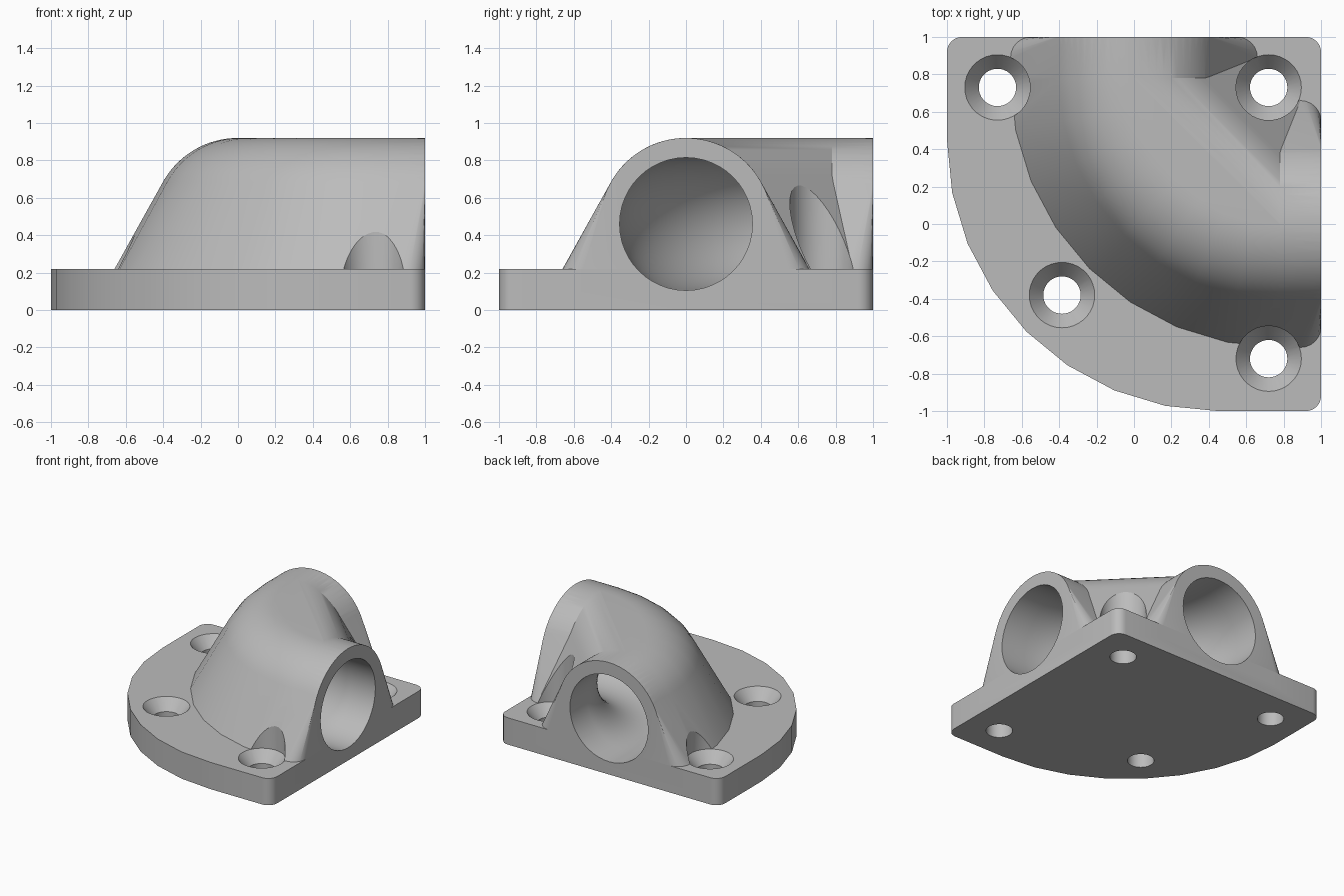
import bpy, bmesh
from math import sin, cos, pi, atan2, acos, hypot, radians, sqrt

cube = bpy.data.objects.get("Cube")
if cube:
    bpy.data.objects.remove(cube, do_unlink=True)

PLATE_TOP = 0.22
AXIS_Z = 0.46      # height of the pipe axis
OUTER, BORE = 0.46, 0.355
FOOT = 0.66        # half width of the flared foot
BEND = 0.78        # bend centre and radius
ROUND = 0.11       # rounding of the flare at the pipe mouths

grey = bpy.data.materials.new("grey_plastic")
grey.use_nodes = True
grey.diffuse_color = (0.5, 0.5, 0.5, 1)
grey.node_tree.nodes["Principled BSDF"].inputs["Base Color"].default_value = (0.5, 0.5, 0.5, 1)


def finish(name, bm):
    bmesh.ops.recalc_face_normals(bm, faces=bm.faces)
    mesh = bpy.data.meshes.new(name)
    bm.to_mesh(mesh)
    bm.free()
    mesh.materials.append(grey)
    obj = bpy.data.objects.new(name, mesh)
    bpy.context.collection.objects.link(obj)
    return obj


def loft(name, rings):
    """Skin a list of equal rings and cap both ends."""
    bm = bmesh.new()
    loops = [[bm.verts.new(p) for p in ring] for ring in rings]
    n = len(loops[0])
    for a, b in zip(loops, loops[1:]):
        for i in range(n):
            j = (i + 1) % n
            bm.faces.new((a[i], a[j], b[j], b[i]))
    bm.faces.new(loops[0])
    bm.faces.new(loops[-1])
    return finish(name, bm)


def hull(name, points):
    bm = bmesh.new()
    for p in points:
        bm.verts.new(p)
    res = bmesh.ops.convex_hull(bm, input=bm.verts)
    junk = {v for v in res["geom_interior"] + res["geom_unused"]
            if isinstance(v, bmesh.types.BMVert)}
    bmesh.ops.delete(bm, geom=list(junk), context="VERTS")
    bmesh.ops.dissolve_limit(bm, angle_limit=0.002, verts=bm.verts, edges=bm.edges)
    return finish(name, bm)


def combine(target, tool, operation):
    tool.hide_render = True
    mod = target.modifiers.new(operation.lower(), "BOOLEAN")
    mod.operation, mod.object, mod.solver = operation, tool, "EXACT"
    bpy.context.view_layer.objects.active = target
    bpy.ops.object.modifier_apply(modifier=mod.name)
    bpy.data.objects.remove(tool, do_unlink=True)


def arc(cx, cy, r, start, end, steps):
    angles = [radians(start + (end - start) * i / steps) for i in range(steps + 1)]
    return [(cx + r * cos(a), cy + r * sin(a)) for a in angles]


def flare(width):
    """Pipe crown running tangentially into a wide foot: (sideways, height)."""
    drop = AXIS_Z - PLATE_TOP
    start = acos(OUTER / hypot(width, drop)) - atan2(drop, width)
    crown = [(OUTER * cos(a), AXIS_Z + OUTER * sin(a))
             for a in (start + (pi - 2 * start) * i / 24 for i in range(25))]
    return crown + [(s * width, z) for s in (-1, 1) for z in (PLATE_TOP, 0.1)]


def place(section, turn):
    """Set a section square to the bend at the given turn angle."""
    c, s = cos(turn), sin(turn)
    return [(BEND - (BEND - u) * c, BEND - (BEND - u) * s, z) for u, z in section]


# Base plate with a faceted round side and small corner fillets
outline = (arc(0.45, 0.45, 1.45, 180, 270, 8) + arc(0.92, -0.92, 0.08, -90, 0, 6)
           + arc(0.92, 0.92, 0.08, 0, 90, 6) + arc(-0.92, 0.92, 0.08, 90, 180, 6))
body = loft("pipe_elbow_bracket", [[(x, y, z) for x, y in outline] for z in (0, PLATE_TOP)])

# Bend with the sloping web on its inner side
points = [p for i in range(9) for p in place(flare(FOOT), i * pi / 16)]
points += [(x, y, z) for x, y in ((FOOT, 0.89), (0.89, FOOT)) for z in (0.1, PLATE_TOP)]
elbow = hull("elbow_bend", points)

# Straight pipe mouths with rounded flare ends
for mirrored in (False, True):
    points = [(u, BEND, z) for u, z in flare(FOOT)]
    for i in range(7):
        a = i * pi / 12
        width = FOOT - ROUND * (1 - cos(a))
        points += [(u, 1 - ROUND + ROUND * sin(a), z) for u, z in flare(width)]
    if mirrored:
        points = [(y, x, z) for x, y, z in points]
    combine(elbow, hull("pipe_mouth", points), "UNION")
combine(body, elbow, "UNION")

# Curved bore
circle = [(u, AXIS_Z + v) for u, v in arc(0, 0, BORE, 0, 352.5, 47)]
rings = [[(u, 1.1, z) for u, z in circle]]
rings += [place(circle, i * pi / 40) for i in range(21)]
rings += [[(1.1, u, z) for u, z in circle]]
combine(body, loft("bore_cutter", rings), "DIFFERENCE")

# Countersunk screw holes with driver clearance above
HOLE, HEAD = 0.1, 0.175
for x, y in ((-0.73, 0.73), (0.72, 0.73), (0.72, -0.72), (-0.385, -0.38)):
    steps = ((HOLE, -0.1), (HOLE, 0.13), (HEAD, PLATE_TOP), (HEAD, 1.2))
    rings = [[(px, py, z) for px, py in arc(x, y, r, 0, 350, 35)] for r, z in steps]
    combine(body, loft("screw_cutter", rings), "DIFFERENCE")

# Smooth shading with sharp edges kept
bpy.ops.object.select_all(action="DESELECT")
body.select_set(True)
bpy.context.view_layer.objects.active = body
bpy.ops.object.shade_smooth_by_angle(angle=radians(25))
